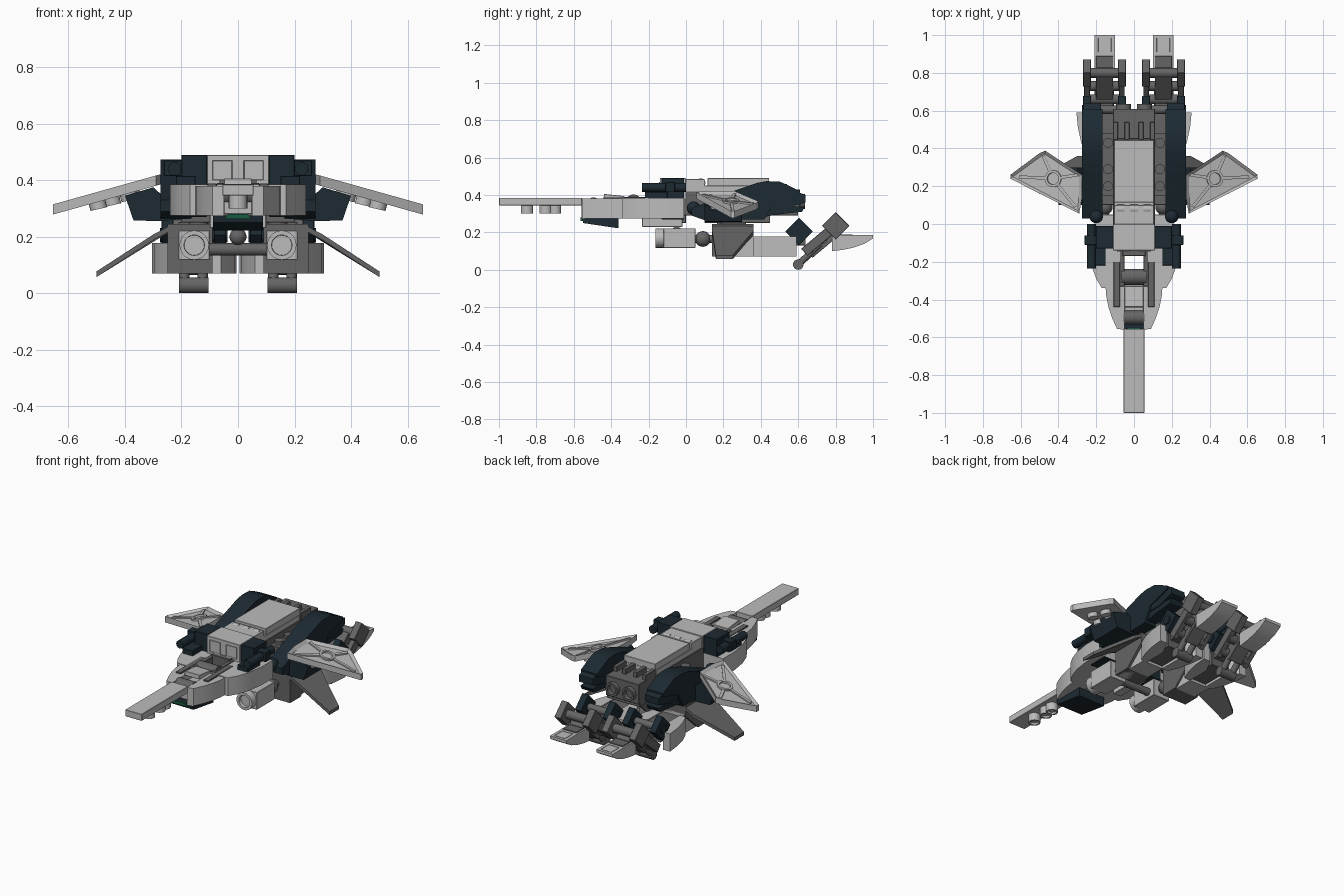
import bpy, bmesh, math
from mathutils import Vector, Matrix

if "Cube" in bpy.data.objects:
    bpy.data.objects.remove(bpy.data.objects["Cube"])


def material(name, r, g, b):
    m = bpy.data.materials.new(name)
    m.diffuse_color = (r, g, b, 1)
    m.use_nodes = True
    m.node_tree.nodes["Principled BSDF"].inputs["Base Color"].default_value = m.diffuse_color
    return m


LIGHT = material("light_grey", 0.50, 0.50, 0.50)
DARK = material("dark_grey", 0.13, 0.13, 0.13)
NAVY = material("dark_blue", 0.012, 0.023, 0.032)
GREEN = material("green_glass", 0.01, 0.10, 0.05)


def finish(bm, name, mat, mirror, smooth=False, bevel=0.0):
    bmesh.ops.recalc_face_normals(bm, faces=bm.faces)
    me = bpy.data.meshes.new(name)
    bm.to_mesh(me)
    bm.free()
    ob = bpy.data.objects.new(name, me)
    bpy.context.collection.objects.link(ob)
    me.materials.append(mat)
    if bevel:
        b = ob.modifiers.new("bevel", 'BEVEL')
        b.width, b.segments = bevel, 1
    if mirror:
        ob.modifiers.new("mirror", 'MIRROR')
    if smooth:
        bpy.context.view_layer.objects.active = ob
        ob.select_set(True)
        bpy.ops.object.shade_smooth_by_angle(angle=math.radians(35))
        ob.select_set(False)
    return ob


def prism(name, pts, axis, a, b, mat, mirror=True, height=None, inset=None, smooth=False):
    """Extrude a 2D outline along an axis; height(x) shifts z afterwards."""
    def place(p, d):
        return {'x': (d, p[0], p[1]), 'y': (p[0], d, p[1]), 'z': (p[0], p[1], d)}[axis]
    bm = bmesh.new()
    lo = [bm.verts.new(place(p, a)) for p in pts]
    hi = [bm.verts.new(place(p, b)) for p in pts]
    bm.faces.new(lo)
    top = bm.faces.new(hi)
    n = len(pts)
    for i in range(n):
        bm.faces.new((lo[i], lo[(i + 1) % n], hi[(i + 1) % n], hi[i]))
    bmesh.ops.recalc_face_normals(bm, faces=bm.faces)
    if inset:
        bmesh.ops.inset_individual(bm, faces=[top], thickness=inset[0], depth=-inset[1])
    if height:
        for v in bm.verts:
            v.co.z += height(v.co.x)
    return finish(bm, name, mat, mirror, smooth)


def box(name, x, y, z, mat, mirror=True, tilt=0, bevel=0.002):
    """Box from ranges, optionally tilted about x through its own centre."""
    bm = bmesh.new()
    c = Vector(((x[0] + x[1]) / 2, (y[0] + y[1]) / 2, (z[0] + z[1]) / 2))
    s = Matrix.Diagonal((x[1] - x[0], y[1] - y[0], z[1] - z[0], 1))
    m = Matrix.Translation(c) @ Matrix.Rotation(math.radians(tilt), 4, 'X') @ s
    bmesh.ops.create_cube(bm, size=1, matrix=m)
    return finish(bm, name, mat, mirror, bevel=bevel)


def rod(name, p, q, r, mat, mirror=True, hole=0):
    """Cylinder between two points, with an optional recess at the q end."""
    p, q = Vector(p), Vector(q)
    bm = bmesh.new()
    m = Matrix.Translation((p + q) / 2) @ (q - p).to_track_quat('Z', 'Y').to_matrix().to_4x4()
    bmesh.ops.create_cone(bm, cap_ends=True, segments=20, radius1=r, radius2=r,
                          depth=(q - p).length, matrix=m)
    if hole:
        cap = max(bm.faces, key=lambda f: f.calc_center_median().dot(q - p))
        bmesh.ops.inset_individual(bm, faces=[cap], thickness=r * 0.3, depth=0)
        bmesh.ops.inset_individual(bm, faces=[cap], thickness=0.001, depth=-hole)
    return finish(bm, name, mat, mirror, smooth=True)


def ball(name, c, r, mat, mirror=True):
    bm = bmesh.new()
    bmesh.ops.create_uvsphere(bm, u_segments=20, v_segments=12, radius=r,
                              matrix=Matrix.Translation(c))
    return finish(bm, name, mat, mirror, smooth=True)


# Nose beam with studs underneath
box("nose_beam", (-.055, .055), (-1, -.555), (.345, .385), LIGHT, False)
for i, y in enumerate((-.85, -.75, -.70)):
    rod(f"nose_stud_{i}", (0, y, .347), (0, y, .30), .033, LIGHT, False, hole=.012)

# Curved front hull, hinges and chin canopy
prism("front_hull", [(.05, -.56), (.09, -.555), (.115, -.50), (.135, -.44), (.147, -.38),
                     (.15, -.34), (.05, -.34)], 'z', .275, .38, LIGHT, smooth=True)
prism("mid_hull", [(.05, -.34), (.17, -.34), (.2, -.29), (.225, -.22), (.24, -.12),
                   (.24, -.01), (.05, -.01)], 'z', .275, .385, LIGHT, smooth=True)
box("hull_floor", (-.05, .05), (-.52, -.27), (.28, .34), LIGHT, False)
box("hull_plate", (-.05, .05), (-.44, -.33), (.375, .40), LIGHT, False, tilt=-6)
box("hull_strip", (.075, .108), (-.44, -.20), (.375, .388), DARK)
rod("nose_hinge", (-.055, -.495, .35), (.055, -.495, .35), .037, DARK, False)
rod("neck_hinge", (-.065, -.28, .36), (.065, -.28, .36), .043, DARK, False)
box("hinge_finger", (.05, .075), (-.33, -.14), (.345, .39), DARK)
prism("chin_canopy", [(-.555, .275), (-.36, .275), (-.36, .222), (-.55, .25)],
      'x', -.088, .088, NAVY, False)
prism("canopy_glass", [(-.05, .262), (.05, .262), (.035, .28), (-.035, .28)],
      'y', -.563, -.55, GREEN, False)
box("chin_block", (.05, .10), (-.235, -.02), (.23, .28), LIGHT)
box("neck_core", (-.06, .06), (-.17, .0), (.25, .40), DARK, False)

# Shoulder block with window recesses and dark blue side clamps
box("shoulder_block", (-.11, .11), (-.14, .0), (.38, .49), LIGHT, False)
prism("shoulder_window", [(.02, .40), (.09, .40), (.09, .47), (.02, .47)],
      'y', -.12, -.145, LIGHT, inset=(.008, .012))
box("shoulder_side", (.11, .20), (-.13, -.01), (.27, .49), NAVY)
rod("shoulder_bar", (.225, -.235, .44), (.225, .0, .44), .024, NAVY)
box("shoulder_clamp", (.19, .262), (-.11, -.06), (.415, .47), NAVY)
box("side_bracket", (.15, .22), (-.22, -.10), (.36, .415), NAVY)
ball("shoulder_joint", (.20, .04, .33), .036, NAVY)

# Main body and roof
box("body_core", (-.11, .11), (-.02, .60), (.29, .42), DARK, False)
box("roof_front", (-.105, .105), (-.01, .10), (.40, .485), LIGHT, False)
box("roof_panel", (-.105, .105), (.115, .445), (.45, .49), LIGHT, False)
box("roof_base", (-.105, .105), (.09, .44), (.41, .45), LIGHT, False)
for i, x in enumerate((.0, .07)):
    rod(f"roof_hinge_{i}", (x - .02, .08, .465), (x + .02, .08, .465), .024, LIGHT, i > 0)
box("belly", (-.20, .20), (.10, .45), (.25, .31), DARK, False)
box("flank", (.105, .17), (.15, .48), (.30, .38), DARK)
for i, y in enumerate((.2, .29, .43)):
    rod(f"flank_stud_{i}", (.137, y, .375), (.137, y, .40), .026, DARK)

# Rear block with exhausts
box("tail_block", (-.11, .11), (.45, .61), (.31, .43), DARK, False)
for i, x in enumerate((.025, .085)):
    box(f"tail_tooth_{i}", (x, x + .025), (.445, .54), (.42, .46), DARK)
rod("exhaust", (.055, .56, .365), (.055, .635, .365), .04, DARK, hole=.03)

# Dark blue back pods: sloped front, layered feather tips
prism("back_pod", [(.03, .29), (.03, .33), (.11, .36), (.25, .42), (.38, .465), (.43, .474),
                   (.5, .472), (.54, .455), (.61, .42), (.61, .40), (.47, .36), (.42, .27),
                   (.1, .265)], 'x', .167, .275, NAVY, smooth=True)
prism("pod_feather_middle", [(.4, .40), (.6, .415), (.64, .40), (.64, .36), (.53, .33),
                             (.4, .33)], 'x', .175, .268, NAVY)
prism("pod_feather_lower", [(.36, .33), (.53, .345), (.635, .335), (.62, .31), (.48, .295),
                            (.36, .27)], 'x', .18, .262, NAVY)

# Wing mounts
prism("wing_mount", [(.16, .265), (.28, .255), (.37, .258), (.40, .345), (.30, .375),
                     (.25, .33)], 'y', .10, .30, NAVY)


# Swept, drooping upper wings
def droop(x):
    return .418 - .28 * (x - .285)


prism("wing", [(.29, .055), (.275, .14), (.275, .26), (.47, .388), (.50, .375), (.655, .26),
               (.655, .24)], 'z', -.036, 0, LIGHT, height=droop, inset=(.018, .014))
for i, (x, y) in enumerate(((.31, .09), (.61, .25), (.48, .36), (.30, .26))):
    d = Vector((.43 - x, .24 - y)).normalized()
    n = Vector((-d.y, d.x)) * .008
    e = Vector((.43, .24)) - d * .03
    prism(f"wing_rib_{i}", [(x + n.x, y + n.y), (x - n.x, y - n.y), (e.x - n.x, e.y - n.y),
                            (e.x + n.x, e.y + n.y)], 'z', -.03, -.006, LIGHT, height=droop)
rod("wing_boss", (.422, .24, .345), (.43, .24, .374), .045, LIGHT, hole=.012)
for i, (x, y) in enumerate(((.39, .16), (.38, .25), (.45, .29), (.50, .24))):
    rod(f"wing_stud_{i}", (x, y, droop(x) - .03), (x - .007, y, droop(x) - .06), .03, LIGHT)

# Thin lower fins
prism("lower_fin", [(.23, .14), (.23, .36), (.30, .36), (.50, .25), (.50, .16), (.30, .14)],
      'z', -.02, 0, DARK, height=lambda x: .245 - .62 * max(0, x - .24) - .006 * (x > .4))

# Underslung front thrusters
box("thruster_body", (.10, .21), (-.12, .05), (.117, .222), LIGHT)
rod("thruster_nozzle", (.155, -.10, .17), (.155, -.162, .17), .052, LIGHT, hole=.02)
ball("thruster_joint", (.155, .09, .165), .042, DARK)
rod("thruster_link", (.155, .04, .165), (.155, .16, .165), .022, DARK)
rod("thruster_crossbar", (-.11, .0, .155), (.11, .0, .155), .022, DARK, False)
ball("belly_joint", (0, -.05, .20), .03, DARK, False)
rod("leg_hanger", (.14, .20, .20), (.14, .20, .28), .035, DARK)

# Thighs
prism("thigh", [(.14, .07), (.24, .07), (.36, .18), (.36, .245), (.14, .245)],
      'x', .09, .25, DARK)
prism("thigh_panel", [(.145, .07), (.22, .07), (.36, .19), (.36, .07)], 'x', .10, .235, LIGHT)
box("thigh_cap", (.11, .21), (.19, .32), (.20, .252), DARK)

# Curved shin shells either side of each leg
shell = [(.055, .36), (.095, .36), (.124, .43), (.142, .51), (.15, .59), (.105, .59), (.055, .5)]
for side, s in (("outer", 1), ("inner", -1)):
    prism(f"shin_shell_{side}", [(.155 + s * x, y) for x, y in shell], 'z', .07, .177,
          LIGHT, smooth=True)
box("shin_core", (.095, .215), (.35, .55), (.085, .17), DARK)

# Ankles: tilted blocks, links and axles
for side, x in (("inner", .065), ("outer", .25)):
    box(f"ankle_block_{side}", (x - .022, x + .02), (.553, .657), (.153, .257), NAVY, tilt=45)
    box(f"heel_block_{side}", (x - .022, x + .02), (.748, .852), (.183, .287), DARK, tilt=45)
    rod(f"ankle_pin_{side}", (x - .028, .605, .205), (x + .026, .605, .205), .025, NAVY)
    box(f"ankle_arm_{side}", (x - .016, x + .014), (.61, .80), (.13, .18), DARK, tilt=40)
rod("ankle_axle", (.06, .605, .205), (.25, .605, .205), .022, DARK)
for i, (y, z) in enumerate(((.66, .115), (.73, .165), (.80, .235))):
    rod(f"heel_axle_{i}", (.06, y, z), (.25, y, z), .026, DARK)
rod("toe_roller", (.105, .60, .028), (.208, .60, .028), .028, DARK)
for side, x in (("inner", .125), ("outer", .19)):
    rod(f"foot_link_{side}", (x, .60, .028), (x, .72, .14), .018, DARK)
box("foot_link_block", (.11, .20), (.63, .83), (.12, .19), DARK, tilt=40)
box("ankle_bridge", (.11, .20), (.53, .64), (.13, .17), DARK)

# Feet with curved soles
prism("foot", [(.78, .185), (1.0, .185), (1.0, .168), (.955, .14), (.90, .12), (.84, .107),
               (.78, .10)], 'x', .10, .21, LIGHT, smooth=True)
prism("foot_recess", [(.12, .91), (.19, .91), (.19, .985), (.12, .985)], 'z', .17, .187,
      LIGHT, inset=(.008, .01))
box("foot_stop", (.11, .20), (.79, .89), (.15, .19), DARK)
